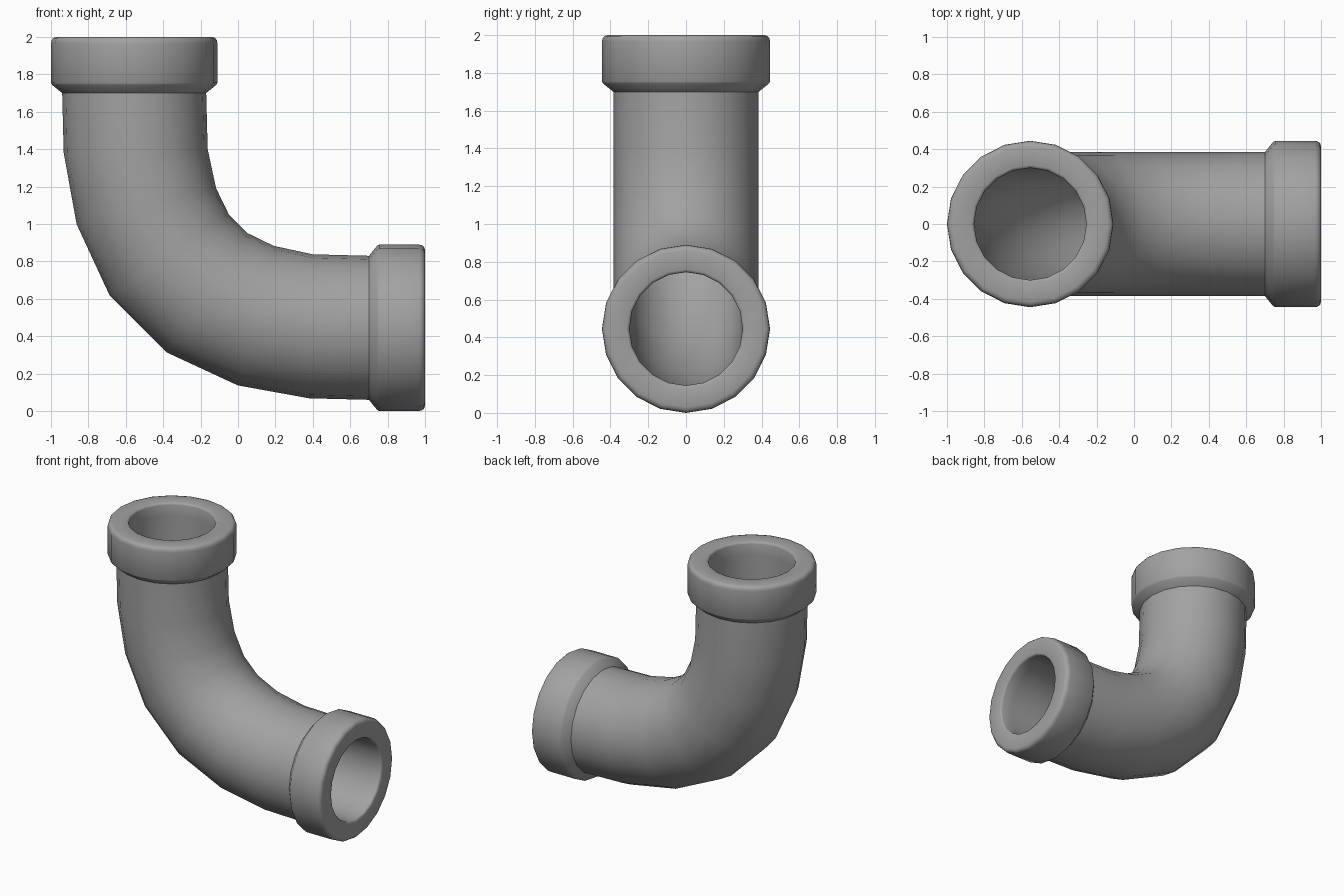
import bpy, bmesh, math
from mathutils import Vector

cube = bpy.data.objects.get("Cube")
if cube:
    bpy.data.objects.remove(cube)

SIDES = 20
PIPE_R, BORE_R, COLLAR_R = 0.385, 0.3, 0.445
AXIS = COLLAR_R - 1          # x of the upright end, mirrored for the level end

grey = bpy.data.materials.new("pipe grey")
grey.use_nodes = True
colour = (0.36, 0.36, 0.36, 1)
grey.diffuse_color = colour
grey.node_tree.nodes["Principled BSDF"].inputs["Base Color"].default_value = colour


def swept(name, stations):
    """Skin rings given as (x, z, tilt in degrees, radius)."""
    bm = bmesh.new()
    rings = []
    for x, z, tilt, r in stations:
        t = math.radians(tilt)
        across = Vector((math.cos(t), 0, math.sin(t)))
        ring = []
        for i in range(SIDES):
            a = math.tau * i / SIDES
            p = Vector((x, 0, z)) + r * (math.cos(a) * across + math.sin(a) * Vector((0, 1, 0)))
            ring.append(bm.verts.new(p))
        rings.append(ring)
    for low, high in zip(rings, rings[1:]):
        for i in range(SIDES):
            j = (i + 1) % SIDES
            bm.faces.new((low[i], low[j], high[j], high[i]))
    mesh = bpy.data.meshes.new(name)
    bm.to_mesh(mesh)
    bm.free()
    mesh.materials.append(grey)
    mesh.shade_smooth()
    obj = bpy.data.objects.new(name, mesh)
    bpy.context.collection.objects.link(obj)
    return obj


def mirror(station):
    """Reflect a station across the diagonal of the elbow."""
    x, z, tilt, r = station
    return (z - 1, x + 1, 90 - tilt, r)


# Centre line of the elbow: half of it, then its mirror image
half = [(AXIS, 1.7, 0, 1), (-0.547, 1.39, 1.5, 1), (-0.49, 1.095, 14.5, 1),
        (-0.367, 0.833, 34, 1)]
path = half + [mirror(s) for s in reversed(half)]

swept("pipe_bend", [(x, z, t, PIPE_R) for x, z, t, r in path])

# Inner bore, running to both mouths and facing inward
mouth = (AXIS, 1.9, 0, 1)
bore_path = [mouth] + path + [mirror(mouth)]
swept("pipe_bore", [(x, z, t, BORE_R) for x, z, t, r in reversed(bore_path)])

# Collars: chamfer, outer wall, rounded rim and lip into the bore
profile = [(BORE_R, 1.9), (BORE_R, 1.985), (0.304, 1.995), (0.315, 2.0),
           (0.415, 2.0), (0.432, 1.995), (0.442, 1.982), (COLLAR_R, 1.965),
           (COLLAR_R, 1.755), (0.438, 1.743), (PIPE_R, 1.7)]
collar = [(AXIS, z, 0, r) for r, z in profile]
swept("upper_collar", collar)
swept("side_collar", [mirror(s) for s in reversed(collar)])
